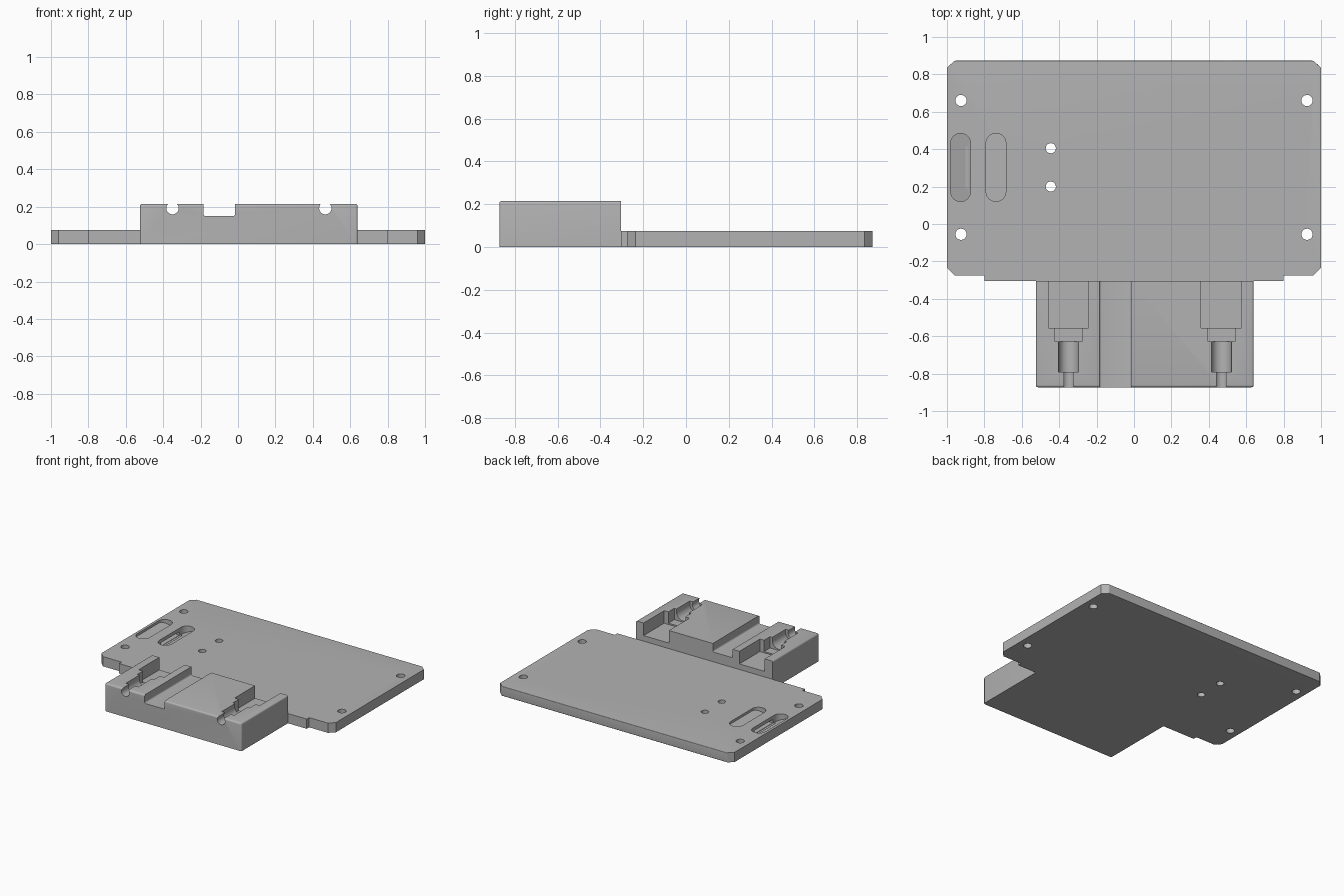
import bpy, bmesh, math
from mathutils import Matrix, Vector

if "Cube" in bpy.data.objects:
    bpy.data.objects.remove(bpy.data.objects["Cube"], do_unlink=True)

GREY = (0.45, 0.45, 0.45, 1)
mat = bpy.data.materials.new("matte grey")
mat.use_nodes = True
mat.diffuse_color = GREY
mat.node_tree.nodes["Principled BSDF"].inputs["Base Color"].default_value = GREY


def prism(name, outline, z0, z1):
    """Extrude an outline in plan from z0 to z1."""
    bm = bmesh.new()
    face = bm.faces.new([bm.verts.new((x, y, z0)) for x, y in outline])
    up = bmesh.ops.extrude_face_region(bm, geom=[face])["geom"]
    for v in up:
        if isinstance(v, bmesh.types.BMVert):
            v.co.z = z1
    bmesh.ops.recalc_face_normals(bm, faces=bm.faces)
    mesh = bpy.data.meshes.new(name)
    bm.to_mesh(mesh)
    bm.free()
    mesh.materials.append(mat)
    obj = bpy.data.objects.new(name, mesh)
    bpy.context.collection.objects.link(obj)
    return obj


def box(name, x0, x1, y0, y1, z0, z1):
    return prism(name, [(x0, y0), (x1, y0), (x1, y1), (x0, y1)], z0, z1)


def circle(cx, cy, r, n=32):
    return [(cx + r * math.cos(math.tau * i / n), cy + r * math.sin(math.tau * i / n)) for i in range(n)]


def stadium(cx, y0, y1, r, n=12):
    pts = []
    for cy, start in ((y1 - r, 0), (y0 + r, math.pi)):
        for i in range(n + 1):
            a = start + math.pi * i / n
            pts.append((cx + r * math.cos(a), cy + r * math.sin(a)))
    return pts


def bore(name, cx, cz, r, y0, y1):
    """Round cutter lying along y."""
    obj = prism(name, circle(0, 0, r), 0, y1 - y0)
    obj.data.transform(Matrix.Translation((cx, y1, cz)) @ Matrix.Rotation(math.pi / 2, 4, "X"))
    return obj


def apply_modifiers(obj):
    bpy.context.view_layer.update()
    done = obj.evaluated_get(bpy.context.evaluated_depsgraph_get())
    mesh = bpy.data.meshes.new_from_object(done)
    obj.modifiers.clear()
    obj.data = mesh


def cut(obj, cutters):
    for c in cutters:
        mod = obj.modifiers.new("cut", "BOOLEAN")
        mod.operation, mod.solver, mod.object = "DIFFERENCE", "EXACT", c
        apply_modifiers(obj)
        bpy.data.objects.remove(c, do_unlink=True)


def round_edges(obj, width, rule):
    """Bevel the edges whose two end points meet the rule."""
    bm = bmesh.new()
    bm.from_mesh(obj.data)
    edges = [e for e in bm.edges if rule(e.verts[0].co, e.verts[1].co)]
    bmesh.ops.bevel(bm, geom=edges, offset=width, segments=4, profile=0.5, affect="EDGES")
    bm.to_mesh(obj.data)
    bm.free()


# Base plate with clipped corners and a shallow front step
T = 0.075
half = [(0.8, -0.305), (0.8, -0.275), (0.96, -0.275), (1, -0.235), (1, 0.835), (0.96, 0.873)]
plate = prism("base_plate", half + [(-x, y) for x, y in reversed(half)], 0, T)
round_edges(plate, 0.006, lambda a, b: min(a.y, b.y) > 0.85)

# Screw holes
holes = [(x, y, 0.03) for x in (-0.925, 0.925) for y in (-0.055, 0.66)]
holes += [(-0.445, y, 0.027) for y in (0.2, 0.405)]
cutters = [prism("hole_cutter", circle(x, y, r), -0.1, 0.2) for x, y, r in holes]

# Strap slots with sloping floors, joined by a tunnel
for cx, slope in ((-0.927, -1), (-0.738, 1)):
    slot = prism("slot_cutter", stadium(cx, 0.12, 0.485, 0.053), 0, 0.2)
    for v in slot.data.vertices:
        if v.co.z < 0.1:
            v.co.z = 0.038 + slope * 0.35 * (v.co.x - cx)
    cutters.append(slot)
cutters.append(box("tunnel_cutter", -0.9, -0.765, 0.19, 0.415, 0.022, 0.048))
cut(plate, cutters)

# Raised connector block with softened front, side and bottom edges
TOP, FRONT, BACK = 0.215, -0.873, -0.305
block = box("connector_block", -0.525, 0.64, FRONT, BACK, 0, TOP)
round_edges(block, 0.012, lambda a, b: min(a.y, b.y) < -0.8 and not (a.z < 0.01 and b.z < 0.01)
            or (abs(a.x - b.x) < 0.01 and a.z > 0.2 and b.z > 0.2))

# Shallow channel across the top
channel = box("channel_cutter", -0.185, -0.015, -1, -0.2, 0.15, 0.4)
round_edges(channel, 0.012, lambda a, b: abs(a.x - b.x) < 0.01 and a.z < 0.2 and b.z < 0.2)
cutters = [channel]

# Two stepped plug seats, each ending in a round cable exit
for cx in (-0.35, 0.467):
    cutters += [
        box("seat_cutter", cx - 0.108, cx + 0.108, -0.555, -0.2, 0.118, 0.4),
        box("collar_cutter", cx - 0.072, cx + 0.072, -0.627, -0.5, 0.128, 0.4),
        bore("barrel_cutter", cx, 0.19, 0.053, -0.79, -0.6),
        box("barrel_top_cutter", cx - 0.053, cx + 0.053, -0.79, -0.6, 0.19, 0.4),
        bore("cable_cutter", cx, 0.192, 0.033, -1, -0.75),
        box("cable_top_cutter", cx - 0.025, cx + 0.025, -1, -0.75, 0.192, 0.4),
    ]
cut(block, cutters)

# Smooth rounded walls, keep edges crisp
for obj in (plate, block):
    bpy.ops.object.select_all(action="DESELECT")
    obj.select_set(True)
    bpy.context.view_layer.objects.active = obj
    bpy.ops.object.shade_smooth_by_angle(angle=math.radians(30))
